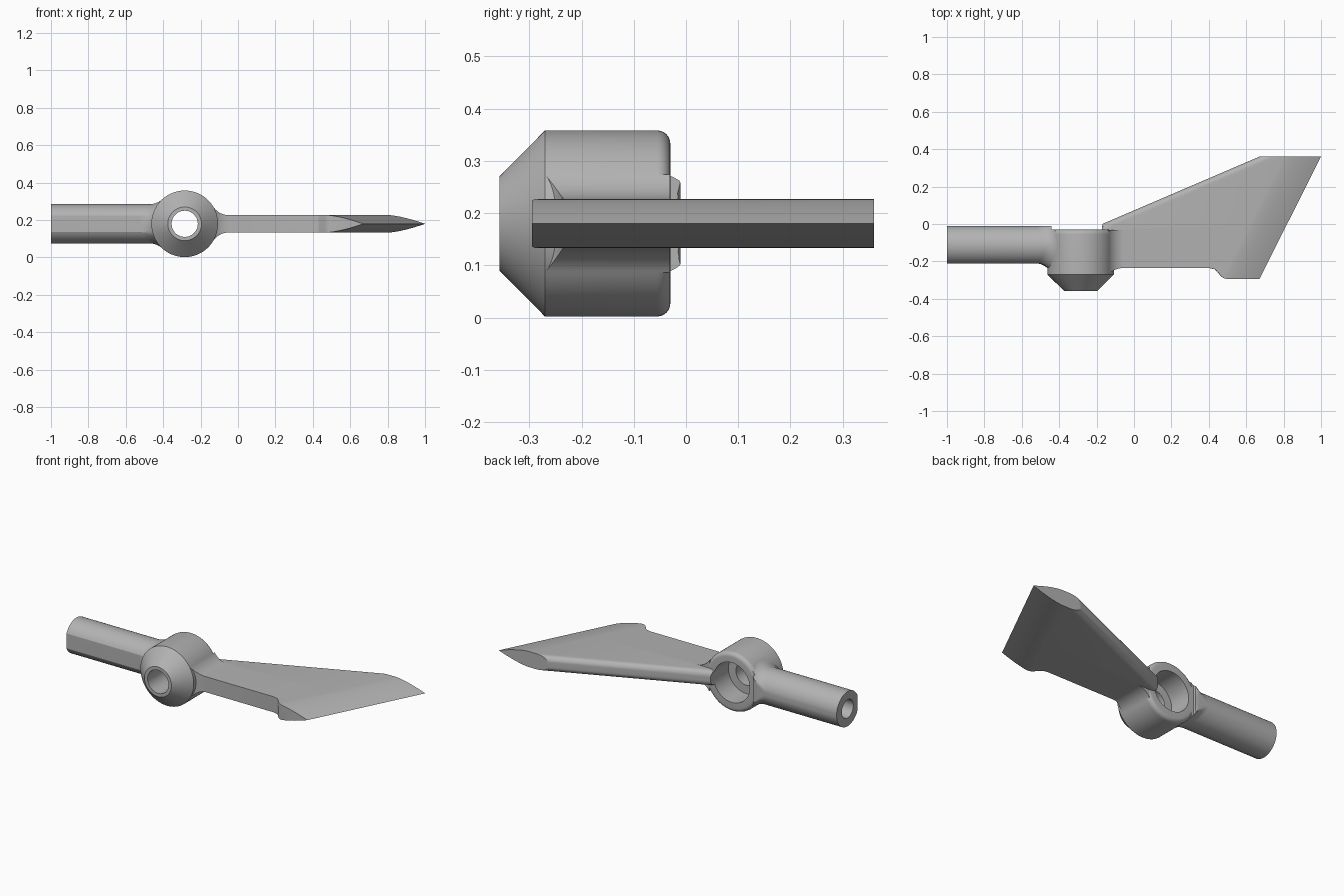
import bpy, bmesh
from math import sin, cos, pi, radians, sqrt

cube = bpy.data.objects.get("Cube")
if cube:
    bpy.data.objects.remove(cube, do_unlink=True)

HUB_X, MID_Z, HUB_R = -0.285, 0.18, 0.178
HALF = 0.047      # half thickness of the blade
FILLET = 0.1

grey = bpy.data.materials.new("plain grey")
grey.use_nodes = True
colour = (0.45, 0.45, 0.45, 1)
grey.diffuse_color = colour
grey.node_tree.nodes["Principled BSDF"].inputs["Base Color"].default_value = colour


def loft(name, rings):
    """Skin a list of equal closed rings and cap both ends."""
    bm = bmesh.new()
    loops = [[bm.verts.new(p) for p in ring] for ring in rings]
    n = len(loops[0])
    for a, b in zip(loops, loops[1:]):
        for i in range(n):
            j = (i + 1) % n
            bm.faces.new((a[i], a[j], b[j], b[i]))
    bm.faces.new(loops[0])
    bm.faces.new(loops[-1])
    bmesh.ops.recalc_face_normals(bm, faces=bm.faces)
    mesh = bpy.data.meshes.new(name)
    bm.to_mesh(mesh)
    bm.free()
    mesh.materials.append(grey)
    ob = bpy.data.objects.new(name, mesh)
    bpy.context.collection.objects.link(ob)
    return ob


def turned(name, profile, n=96):
    """Turn (radius, y) pairs about the hub axis."""
    return loft(name, [[(HUB_X + r * cos(2 * pi * i / n), y, MID_Z + r * sin(2 * pi * i / n))
                        for i in range(n)] for r, y in profile])


def combine(target, tool, operation):
    mod = target.modifiers.new("join", "BOOLEAN")
    mod.operation = operation
    mod.solver = "EXACT"
    mod.object = tool
    bpy.context.view_layer.objects.active = target
    bpy.ops.object.modifier_apply(modifier=mod.name)
    bpy.data.objects.remove(tool, do_unlink=True)


# Hub with a conical nose and a rounded back rim
rim = [(0.153 + 0.025 * cos(a * pi / 12), -0.055 + 0.025 * sin(a * pi / 12)) for a in range(7)]
hub = turned("bladed_lever", [(0.09, -0.357), (HUB_R, -0.27)] + rim)

# Handle rod with a flat front, flaring into the hub
ROD_Y, ROD_R, N = -0.115, 0.105, 64


def rod_ring(place):
    ring = []
    for i in range(N):
        t = 2 * pi * (i + 0.5) / N
        x, grow = place(t)
        y = max(ROD_Y + ROD_R * cos(t), -0.21) + grow * cos(t)
        ring.append((x, min(y, -0.011), MID_Z + (ROD_R + grow) * sin(t)))
    return ring


def flare(a):
    return lambda t: (-0.473 - 0.057 * cos(t) ** 2 + FILLET * sin(a), FILLET * (1 - cos(a)))


rod_rings = [rod_ring(lambda t: (-1, 0))]
rod_rings += [rod_ring(flare(radians(5 * k))) for k in range(10)]
rod_rings.append(rod_ring(lambda t: (-0.42, -0.005)))
rod = loft("rod", rod_rings)


# Blade: slices along y, rounded back edge, curved taper to the cutting edge
def blade_slice(y, left, round_w):
    right = 0.67 + 0.33 * (y + 0.295) / 0.655
    start = right - 0.2

    def height(x):
        return HALF * (1 - max(0, (x - start) / 0.2) ** 1.5)

    top = []
    for k in range(9):
        a = k * pi / 16
        x = left + round_w * (1 - cos(a))
        top.append((x, min(0.012 + 0.035 * sin(a), height(x))))
    begin = max(start, left + round_w + 0.001)
    for k in range(12):
        x = begin + (right - begin) * k / 12
        top.append((x, height(x)))
    ring = [(x, y, MID_Z + h) for x, h in top] + [(right, y, MID_Z)]
    return ring + [(x, y, MID_Z - h) for x, h in reversed(top)]


outline = [(-0.295, 0.5, 0.002), (-0.29, 0.48, 0.002), (-0.28, 0.465, 0.002),
           (-0.255, 0.445, 0.002), (-0.242, 0.43, 0.002), (-0.235, 0.4, 0.002),
           (-0.235, -0.2, 0.002), (-0.013, -0.2, 0.08), (0.36, 0.67, 0.08)]
blade = loft("blade", [blade_slice(*row) for row in outline])

# Concave web between the blade and the hub
reach = sqrt((HUB_R + FILLET) ** 2 - (HALF + FILLET) ** 2)
web_rings = []
for k in range(13):
    t = k / 12
    a = t * radians(58)
    x = HUB_X + reach - FILLET * sin(a)
    h = HALF + FILLET * (1 - cos(a)) - 0.0005
    front, back = -0.2345 - 0.035 * t ** 2, -0.031
    web_rings.append([(x, front, MID_Z - h), (x, back, MID_Z - h),
                      (x, back, MID_Z + h), (x, front, MID_Z + h)])
web = loft("web", web_rings)

for part in (rod, web, blade):
    combine(hub, part, "UNION")

# Clear the back of the hub, then bore the hub and the rod end
clearance = loft("clearance", [[(x, -0.03, z) for x, z in
                                ((-0.44, -0.1), (-0.17, -0.1), (-0.17, 0.5), (-0.44, 0.5))],
                               [(x, 0.1, z) for x, z in
                                ((-0.44, -0.1), (-0.17, -0.1), (-0.17, 0.5), (-0.44, 0.5))]])
counterbore = turned("counterbore", [(0.12, -0.17), (0.12, 0.15)])
bore = turned("bore", [(0.07, -0.5), (0.07, 0.2)], 64)
rod_hole = loft("rod_hole", [[(x, ROD_Y + 0.055 * cos(2 * pi * i / 40), MID_Z + 0.055 * sin(2 * pi * i / 40))
                              for i in range(40)] for x in (-1.1, -0.6)])
for tool in (clearance, counterbore, bore, rod_hole):
    combine(hub, tool, "DIFFERENCE")

bpy.ops.object.select_all(action="DESELECT")
hub.select_set(True)
bpy.context.view_layer.objects.active = hub
bpy.ops.object.shade_smooth_by_angle(angle=radians(25))
